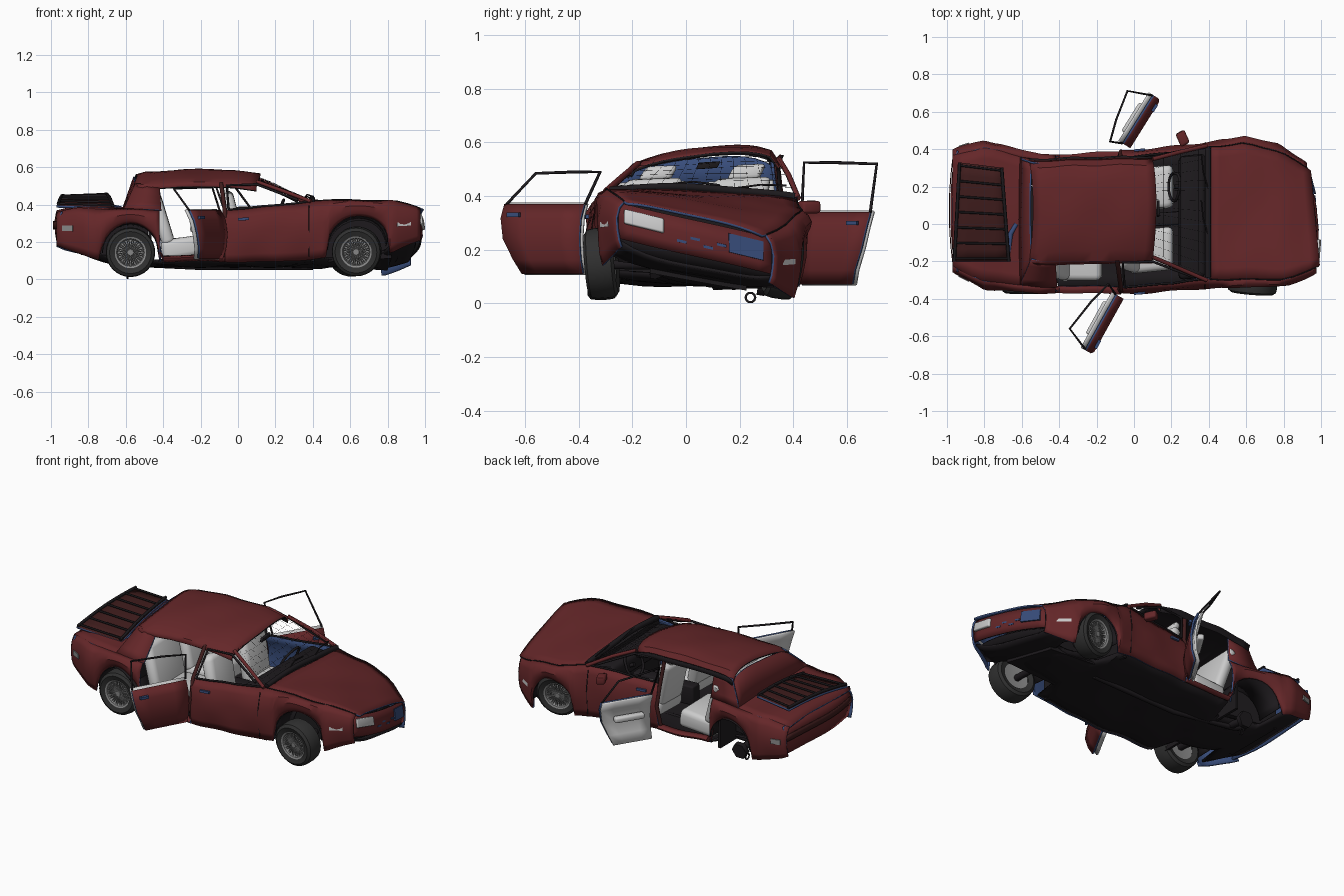
import bpy, bmesh
from math import sin, cos, pi, sqrt, radians
from mathutils import Vector, Euler

if "Cube" in bpy.data.objects:
    bpy.data.objects.remove(bpy.data.objects["Cube"])


def mat(name, *c):
    m = bpy.data.materials.new(name)
    m.diffuse_color = (*c, 1)
    m.use_nodes = True
    m.node_tree.nodes["Principled BSDF"].inputs["Base Color"].default_value = m.diffuse_color
    return m


RED, BLUE = mat("red_paint", .13, .02, .022), mat("blue_primer", .04, .075, .2)
BLACK, TYRE = mat("black_trim", .012, .01, .012), mat("rubber", .03, .03, .03)
PALE, METAL = mat("pale_trim", .6, .6, .59), mat("alloy", .25, .25, .25)
DARK = mat("dark_red", .05, .012, .012)


def tab(x, *p):
    """Linear lookup in (x, value) pairs"""
    for (a, u), (b, v) in zip(p, p[1:]):
        if x <= b:
            return u + (v - u) * max(0, (x - a) / (b - a))
    return p[-1][1]


def hw(x): return tab(x, (-1, .31), (-.95, .34), (-.8, .40), (-.6, .38), (-.4, .37), (0, .385),
                      (.35, .39), (.6, .405), (.8, .38), (.93, .31), (1, .26))
def belt(x): return tab(x, (-1, .35), (-.85, .385), (-.6, .375), (-.1, .37), (.4, .405), (.8, .365), (.96, .315))
def sill(x): return tab(x, (-1, .19), (-.93, .16), (-.72, .10), (.45, .09), (.8, .08), (.97, .15))
def frange(a, b, n): return [a + (b - a) * i / n for i in range(n + 1)]


def crash(p):
    """Crash damage: sideways bend, twisted nose, leaning cabin, dents"""
    x, y, z = p
    k = tab(x, (.2, 0), (.4, .05), (.65, .12), (1, .25))
    up = max(0, z - .38)
    nz = z - k * y + .2 * up * y + .004 * sin(17 * x + 5) * sin(13 * y)
    ny = y + tab(x, (-1, .075), (-.7, .035), (-.5, 0), (0, .01), (.6, .065), (1, .03)) + .45 * up
    return Vector((x - tab(x, (.5, 0), (1, .1)) * y, ny + .004 * sin(23 * x) * sin(19 * z), nz))


def finish(name, bm, mats):
    me = bpy.data.meshes.new(name)
    bm.to_mesh(me)
    bm.free()
    for m in mats:
        me.materials.append(m)
    ob = bpy.data.objects.new(name, me)
    bpy.context.collection.objects.link(ob)
    return ob


def sheet(name, rows, mats, thick=.01, f=crash, ref=(0, 0, .2)):
    """Grid surface; thick sheets have the second material inside and on the rim"""
    bm = bmesh.new()
    g = [[bm.verts.new(f(p)) for p in r] for r in rows]
    for a, b in zip(g, g[1:]):
        for i in range(len(a) - 1):
            bm.faces.new((a[i], b[i], b[i + 1], a[i + 1]))
    bm.normal_update()
    if thick:
        out = sum(fc.normal.dot(fc.calc_center_median() - Vector(ref)) * fc.calc_area() for fc in bm.faces)
        if out < 0:
            bmesh.ops.reverse_faces(bm, faces=bm.faces[:])
    else:
        bmesh.ops.remove_doubles(bm, verts=bm.verts[:], dist=1e-5)
        bmesh.ops.recalc_face_normals(bm, faces=bm.faces[:])
    ob = finish(name, bm, mats)
    if thick:
        so = ob.modifiers.new("thickness", 'SOLIDIFY')
        so.thickness, so.offset = thick, -1
        so.material_offset = so.material_offset_rim = len(mats) - 1
    return ob


def box(name, c, size, m, rot=(0, 0, 0), bev=.0, f=crash):
    bm = bmesh.new()
    bmesh.ops.create_cube(bm, size=1)
    for v in bm.verts:
        v.co = Vector(a * b for a, b in zip(v.co, size))
    if bev:
        bmesh.ops.bevel(bm, geom=bm.edges[:], offset=bev, segments=3, profile=.5, affect='EDGES')
    R = Euler(rot).to_matrix()
    for v in bm.verts:
        v.co = f(R @ v.co + Vector(c))
    return finish(name, bm, [m])


def tube(name, pts, r, m, f=crash, cyclic=False):
    cu = bpy.data.curves.new(name, 'CURVE')
    cu.dimensions, cu.bevel_depth, cu.bevel_resolution, cu.use_fill_caps = '3D', r, 1, True
    sp = cu.splines.new('POLY')
    sp.points.add(len(pts) - 1)
    for q, p in zip(sp.points, pts):
        q.co = (*f(p), 1)
    sp.use_cyclic_u = cyclic
    cu.materials.append(m)
    ob = bpy.data.objects.new(name, cu)
    bpy.context.collection.objects.link(ob)


def plain(p): return Vector(p)


SKIN = [RED, BLUE]
WHEELX = (-.575, .63)


def side(name, s, x0, x1, top=1.0):
    rows = []
    for x in frange(x0, x1, max(4, int((x1 - x0) / .02))):
        b = sill(x)
        for cx in WHEELX:
            if abs(x - cx) < .155:
                b = max(b, .14 + sqrt(.155 ** 2 - (x - cx) ** 2))
        rows.append([(x, s * hw(x) * w, b + (belt(x) - b) * t * top) for t, w in
                     ((0, .94), (.15, .97), (.35, .99), (.6, 1), (.85, .965), (1, .9))])
    sheet(name, rows, SKIN)


# Body sides, pillars, trims and wheel wells
for s, n in ((-1, "right"), (1, "left")):
    side(n + "_rear_quarter", s, -.97, -.42)
    side(n + "_front_side", s, -.07, .95)
    side(n + "_door_sill", s, -.42, -.07, .12)
    b = s * .9
    sheet(n + "_rear_pillar", [[(-.55 - .06 * t + d * (.13 + .07 * t), s * (.262 + .08 * t), .52 - .145 * t)
                               for t in frange(0, 1, 4)] for d in (0, .5, 1)], SKIN)
    tube(n + "_windscreen_pillar", [(.10, s * .262, .53), (.24, s * .31, .475), (.39, .36 * s, .405)], .011, RED)
    tube(n + "_middle_pillar", [(-.09, s * .265, .52), (-.07, s * .35, .37), (-.07, s * .375, .25),
                                (-.08, s * .35, .1)], .012, DARK)
    tube(n + "_front_window_frame", [(-.05, b * hw(0), .375), (-.06, s * .275, .51), (.1, s * .28, .515),
                                     (.32, s * .345, .42)], .007, BLACK)
    tube(n + "_window_trim", [(x, b * hw(x), belt(x) + .003) for x in frange(-.05, .38, 5)], .006, BLACK)
    tube(n + "_bonnet_seam", [(x, b * hw(x), belt(x) + .001) for x in frange(.4, .95, 9)], .003, BLACK)
    tube(n + "_front_door_seam", [(.38, s * hw(.38) * w, z) for w, z in ((.95, .38), (1.0, .28), (.96, .11))], .003, BLACK)
    box(n + "_door_handle", (.03, s * .383, .325), (.06, .012, .014), BLUE)
    box(n + "_side_marker", (.86, s * .34, .225), (.08, .012, .02), PALE, (0, 0, -s * .5))
    box(n + "_rear_marker", (-.91, s * .355, .27), (.06, .012, .03), METAL, (0, 0, s * .4))
    for cx, k in zip(WHEELX, ("rear", "front")):
        sheet(f"{n}_{k}_wheel_well", [[(cx + .152 * cos(a), s * y, .145 + .152 * sin(a)) for y in (.2, .37)]
                                      for a in frange(0, pi, 12)], [BLACK], .004)

# Bonnet, rear deck, roof, end panels
T = frange(-1, 1, 12)
sheet("bonnet", [[(x, t * .9 * hw(x), belt(x) + .014 * (1 - t ** 4)) for t in T] for x in frange(.41, .97, 12)], SKIN)
sheet("rear_deck", [[(x, t * .9 * hw(x), belt(x) + .01 * (1 - t * t)) for t in T] for x in frange(-.97, -.56, 8)], SKIN)


def roof_pt(x, t):
    top = tab(x, (-.56, .55), (-.5, .572), (-.3, .586), (0, .584), (.12, .562))
    return (x - .02 * t * t, t * .27, top - .04 * abs(t) ** 3.5 - (.018 * -t if t < 0 else 0))


rows = [[roof_pt(x, t) for t in T] for x in frange(-.54, .12, 14)]
for r in rows:  # turned-down gutters
    for i, s in ((0, -1), (len(r), 1)):
        q = r[0] if s < 0 else r[-1]
        r.insert(i, (q[0], s * .275, q[2] - .025))
sheet("roof", rows, [RED, BLACK])
sheet("rear_screen_panel", [[(-.55 - .06 * k - .01 * (1 - t * t), t * (.265 + .075 * k),
                              (.545 - .04 * abs(t) ** 3) * (1 - k) + .375 * k) for t in T] for k in (0, .5, 1)], SKIN)
nose = lambda t, k: (.985 - .035 * t * t - .03 * abs(.6 - k), t * .285, .13 + .18 * k)
sheet("front_bumper", [[nose(t, k) for t in T] for k in (.25, .45, .7, 1)], [RED, BLACK])
sheet("air_dam", [[(.95 - .06 * t * t - .1 * (1 - k), t * .3, .105 + .07 * k) for t in T] for k in (0, .5, 1)], [BLACK])
sheet("rear_bumper", [[(-.985 + .025 * t * t + .03 * abs(.6 - k), t * .325, .18 + .18 * k) for t in T]
                      for k in (0, .4, .7, 1)], SKIN)
sheet("tail_lamp_strip", [[(-.99 + .025 * t * t, t * .32, .27 + .04 * k) for t in T] for k in (0, 1)], [DARK], .005)
box("headlight", (.963, -.19, .262), (.022, .15, .055), PALE, (0, -.15, -.17), .006)
box("empty_headlight_bay", (.963, .19, .255), (.014, .13, .07), BLUE, (0, -.15, .17))
for i in range(4):
    box("grille_slot", (.976, -.05 + .05 * i, .22 + .02 * (i % 2)), (.012, .035, .01), BLUE)
tube("cowl", [(.395, t * .345, .41 + .02 * (1 - t * t)) for t in T], .016, BLACK)
for y in (-.15, .1):
    tube("wiper", [(.4, y, .435), (.37, y + .1, .45), (.36, y + .2, .445)], .004, BLACK)

# Sprung boot lid with black slats
C = [Vector(p) for p in ((-.97, -.2, .395), (-.94, .33, .44), (-.70, .30, .45), (-.66, -.2, .385))]


def lid(u, v, h=0):
    p = C[0].lerp(C[1], v).lerp(C[3].lerp(C[2], v), u)
    return p + Vector((0, 0, h + .015 * sin(pi * v)))


V = frange(0, 1, 8)
sheet("boot_lid", [[lid(u, v) for v in V] for u in frange(0, 1, 4)], [DARK, BLUE], .012, plain)
for v in frange(.03, .97, 6):
    tube("lid_slat", [lid(u, v, .008) for u in frange(.03, 1, 4)], .006, BLACK, plain)
for u in (.03, .97):
    tube("lid_rail", [lid(u, v, .008) for v in V], .009, BLACK, plain)
tube("lid_hinge", [(-.67, -.18, .375), (-.66, -.08, .385), (-.63, -.02, .38)], .014, BLUE)

# Cracked windscreen
g = sheet("cracked_windscreen", [[(.11 + .28 * k, t * (.25 + .09 * k), .54 - .125 * k + .03 * (1 - t * t) * k * (1 - k))
                                 for t in T] for k in frange(0, 1, 6)], [BLACK], 0)
g.modifiers.new("cracks", 'WIREFRAME').thickness = .001


# Open rear doors
def door(name, s, hinge, ang, z0, z1, z2, L):
    a = radians(ang)
    d, inn = Vector((-cos(a), s * sin(a), 0)), Vector((-sin(a), -s * cos(a), 0))
    h = Vector((*hinge, 0))

    def f(p): return h + d * (p[0] * L) + inn * p[1] + Vector((0, 0, p[2]))
    prof = ((0, .03), (.2, .01), (.5, 0), (.8, .012), (1, .04))
    length = lambda t: .26 + .08 * min(1, t * 1.6)
    for part, off, m in (("skin", 0, [RED, BLUE]), ("lining", .035, [PALE])):
        sheet(f"{name}_{part}", [[(u * length(t), off + w, z0 + (z1 - z0) * t) for t, w in prof]
                                 for u in frange(0, 1, 4)], m, .012, f, h + d * .17 + inn * (.5 if not off else -.5) +
              Vector((0, 0, (z0 + z1) / 2)))
    tube(name + "_window_frame", [f(p) for p in ((.0, .05, z1), (-.03, .11, z2), (.1, .145, z2), (.28, .175, z2 - .005),
                                                 (.335, .05, z1))], .006, BLACK, plain)
    box(name + "_armrest", (.16, .07, z0 + .16), (.2, .04, .035), PALE, bev=.012, f=f)
    box(name + "_handle", (.28, .004, z1 - .04), (.05, .016, .016), BLUE, f=f)


door("right_rear_door", -1, (-.055, -.40), 61, .11, .37, .49, 1.0)
door("left_rear_door", 1, (-.02, .405), 122, .07, .34, .525, .9)
box("left_mirror", (.26, .425, .365), (.05, .08, .045), RED, (0, 0, .4), .012)

# Underbody and inner blocks
rows = []
for x in frange(-.93, .93, 46):
    w = .19 if min(abs(x - c) for c in WHEELX) < .16 else .92 * hw(x)
    rows.append([(x, t * w, tab(x, (-.93, .17), (-.7, .085), (-.45, .065), (.7, .065), (.93, .13)) + .03 * abs(t) ** 4)
                 for t in T])
sheet("floor_pan", rows, [BLACK], .012)
box("engine", (.63, 0, .21), (.36, .36, .26), BLACK)
box("firewall", (.40, 0, .24), (.02, .7, .32), BLACK)
box("boot_well", (-.66, 0, .24), (.36, .38, .22), BLACK)
box("bulkhead", (-.47, 0, .22), (.015, .68, .28), BLACK)
tube("exhaust", [(.4, .08, .07), (-.2, .1, .06), (-.6, .15, .08), (-.93, .18, .19)], .016, BLACK)
tube("rear_axle", [(-.575, -.28, .145), (-.575, 0, .12), (-.575, .29, .07)], .022, BLACK, plain)
tube("bare_hub", [(-.575, .27, .075), (-.575, .30, .07)], .05, BLACK, plain)
tube("tow_ring", [(-.59, .24 + .018 * cos(a), .022 + .018 * sin(a)) for a in frange(0, 1.8 * pi, 9)], .005, BLACK, plain, True)
tube("front_axle", [(.63, -.28, .145), (.62, .32, .14)], .02, BLACK, plain)

# Interior
for y in (-.16, .17):
    box("front_seat_base", (.09, y, .19), (.24, .23, .1), PALE, (0, -.1, 0), .03)
    box("front_seat_back", (-.03, y, .33), (.07, .22, .28), PALE, (0, -.25, 0), .03)
    box("front_headrest", (-.075, y, .485), (.045, .12, .06), PALE, (0, -.2, 0), .018)
    box("rear_seat_base", (-.29, y, .17), (.24, .29, .11), PALE, (0, -.12, 0), .03)
    box("rear_seat_back", (-.41, y, .32), (.07, .29, .28), PALE, (0, -.3, 0), .03)
box("dashboard", (.31, 0, .345), (.14, .66, .1), BLACK, (0, .1, 0), .025)
box("centre_console", (.12, 0, .18), (.4, .07, .12), BLACK, bev=.01)
tube("steering_wheel", [(.215 + .03 * sin(a), .17 + .075 * cos(a), .36 + .065 * sin(a)) for a in frange(0, 1.9 * pi, 19)],
     .008, BLACK, cyclic=True)
tube("steering_column", [(.215, .17, .36), (.3, .17, .33)], .012, BLACK)
box("rear_view_mirror", (.13, 0, .515), (.015, .08, .025), BLACK, bev=.004)


# Wheels
def wheel(name, loc, rot):
    M = Euler(rot).to_matrix()
    f = lambda p: M @ Vector(p) + Vector(loc)
    A = frange(0, 2 * pi, 32)
    for part, m, pr in (("tyre", TYRE, ((.08, -.045), (.112, -.056), (.128, -.045), (.132, -.02), (.132, .02),
                                        (.128, .045), (.112, .056), (.08, .045))),
                        ("rim", METAL, ((0, -.045), (.016, -.045), (.02, -.025), (.068, -.022), (.074, -.046),
                                        (.084, -.05), (.082, .04), (0, .03)))):
        sheet(f"{name}_{part}", [[(r * cos(a), y, r * sin(a)) for r, y in pr] for a in A], [m], 0, f)
    for i in range(16):
        a = i * pi / 8
        for k in (-.12, .12):
            tube(name + "_spoke", [(.016 * cos(a), -.037, .016 * sin(a)), (.072 * cos(a + k), -.036, .072 * sin(a + k))],
                 .0028, METAL, f)


wheel("right_rear_wheel", (-.575, -.315, .145), (.03, 0, 0))
wheel("right_front_wheel", (.635, -.315, .15), (.08, 0, -.08))
wheel("left_front_wheel", (.61, .36, .148), (.15, 0, pi + .18))

# Smooth panels with sharp creases kept
bpy.ops.object.select_all(action='DESELECT')
for ob in bpy.data.objects:
    if ob.type == 'MESH':
        ob.select_set(True)
        bpy.context.view_layer.objects.active = ob
bpy.ops.object.shade_smooth_by_angle(angle=radians(35))
